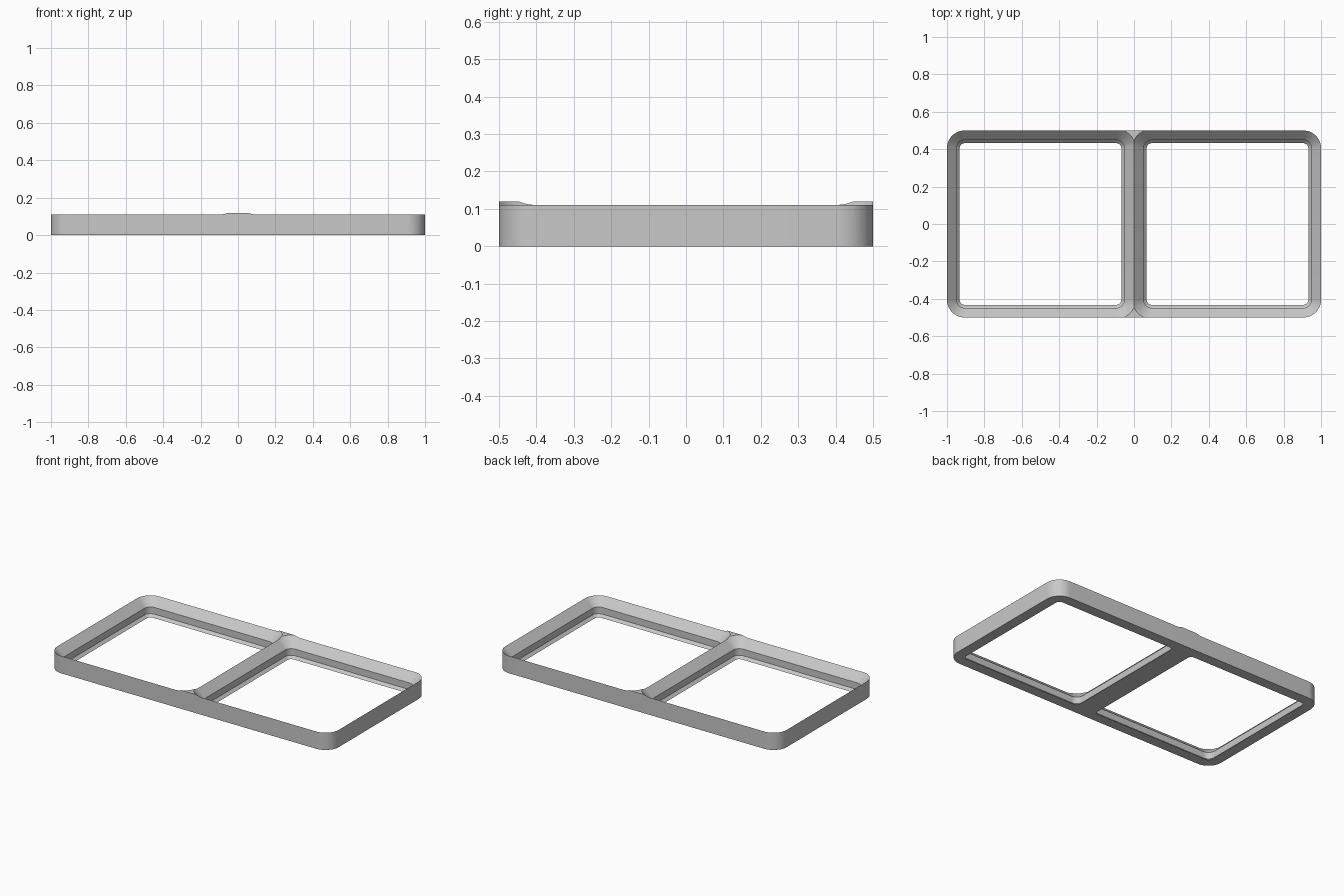
import bpy, bmesh, math

cube = bpy.data.objects.get("Cube")
if cube:
    bpy.data.objects.remove(cube, do_unlink=True)

MM = 1 / 42            # one cell is 42 mm and 1 unit wide
CORNER = 4 * MM        # corner radius of a cell
HEIGHT = 5 * MM
SEGMENTS = 16


def rounded_ring(bm, half_x, half_y, radius, z, cx):
    """Counter-clockwise rounded rectangle with fixed arc centres."""
    ring = []
    for q, (sx, sy) in enumerate(((1, 1), (-1, 1), (-1, -1), (1, -1))):
        for i in range(SEGMENTS + 1):
            a = math.pi / 2 * (q + i / SEGMENTS)
            ring.append(bm.verts.new((
                cx + sx * (half_x - CORNER) + radius * math.cos(a),
                sy * (half_y - CORNER) + radius * math.sin(a), z)))
    return ring


def loft(name, half_x, half_y, profile, cx=0):
    """Closed solid from (inset, height) steps in millimetres."""
    bm = bmesh.new()
    rings = [rounded_ring(bm, half_x, half_y, CORNER - d * MM, z * MM, cx)
             for d, z in profile]
    for low, high in zip(rings, rings[1:]):
        n = len(low)
        for i in range(n):
            j = (i + 1) % n
            bm.faces.new((low[i], low[j], high[j], high[i]))
    bm.faces.new(rings[0][::-1])
    bm.faces.new(rings[-1])
    mesh = bpy.data.meshes.new(name)
    bm.to_mesh(mesh)
    bm.free()
    obj = bpy.data.objects.new(name, mesh)
    bpy.context.collection.objects.link(obj)
    return obj


# Solid rounded block
frame = loft("double_frame", 1, 0.5, [(0, 0), (0, HEIGHT / MM)])
grey = bpy.data.materials.new("light_grey")
grey.use_nodes = True
colour = (0.58, 0.58, 0.58, 1)
grey.diffuse_color = colour
grey.node_tree.nodes["Principled BSDF"].inputs["Base Color"].default_value = colour
frame.data.materials.append(grey)

bpy.ops.object.select_all(action="DESELECT")
bpy.context.view_layer.objects.active = frame
frame.select_set(True)

# Stepped pocket through each cell: chamfer, straight wall, wide chamfer
pocket = [(2.85, -1), (2.85, 0), (2.15, 0.7), (2.15, 2.5), (-1.35, 6)]
for side in (-0.5, 0.5):
    cutter = loft("pocket_cutter", 0.5, 0.5, pocket, side)
    cutter.hide_render = True
    cut = frame.modifiers.new("pocket", "BOOLEAN")
    cut.operation = "DIFFERENCE"
    cut.solver = "EXACT"
    cut.object = cutter
    bpy.ops.object.modifier_apply(modifier=cut.name)
    bpy.data.objects.remove(cutter, do_unlink=True)

bpy.ops.object.shade_smooth_by_angle(angle=math.radians(30))
